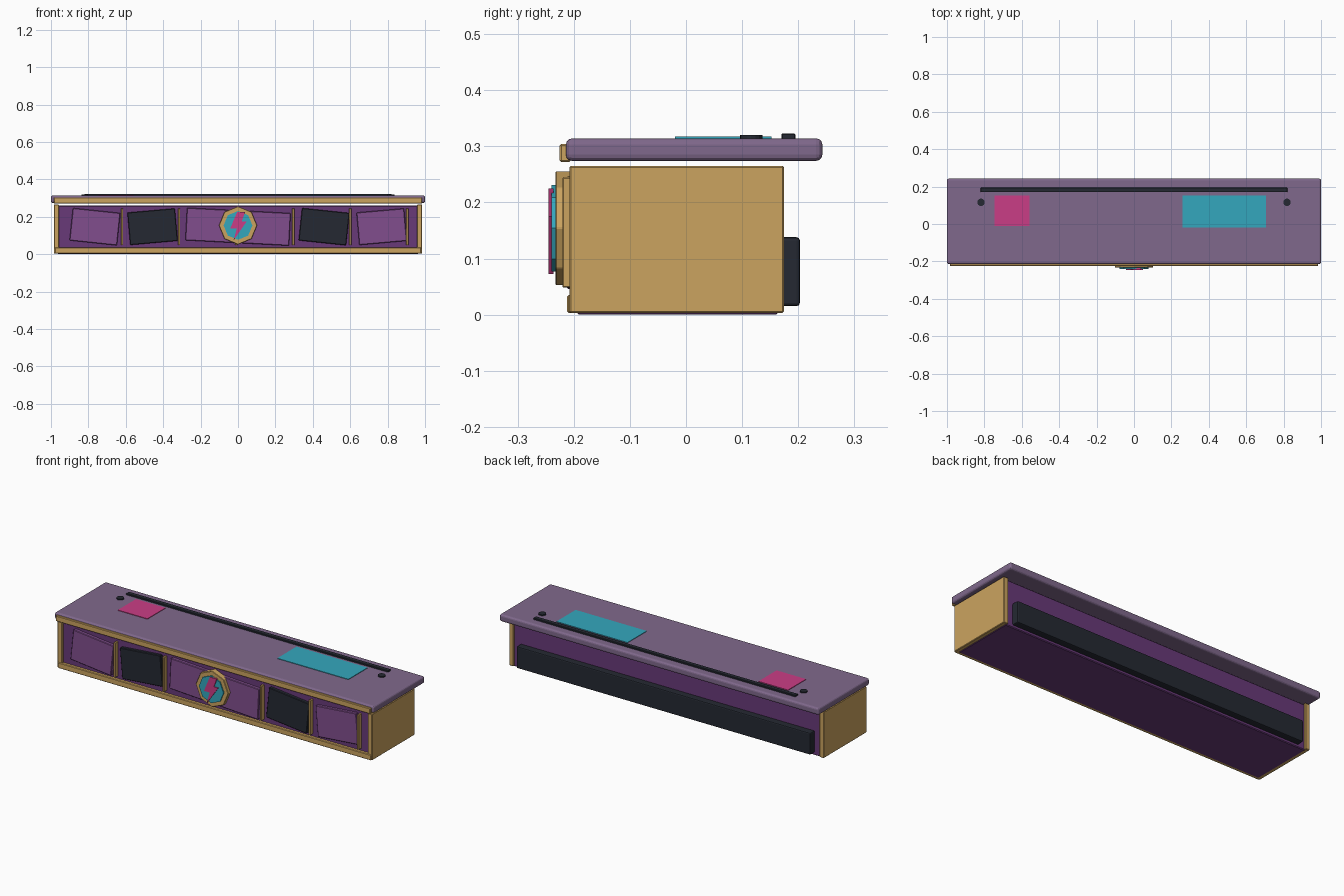
import bpy, bmesh, math

if "Cube" in bpy.data.objects:
    bpy.data.objects.remove(bpy.data.objects["Cube"])

def mat(name, r, g, b):
    m = bpy.data.materials.new(name)
    m.diffuse_color = (r, g, b, 1)
    m.use_nodes = True
    m.node_tree.nodes["Principled BSDF"].inputs["Base Color"].default_value = m.diffuse_color
    return m

GOLD = mat("gold", .60, .37, .115)
PURPLE = mat("purple", .14, .042, .19)
PANEL = mat("panel_purple", .22, .076, .27)
DARK = mat("dark", .018, .022, .032)
LID = mat("lid_mauve", .216, .141, .263)
TEAL = mat("teal", .034, .39, .51)
PINK = mat("pink", .59, .048, .24)

def finish(name, bm, material, bevel=0, segs=1):
    bmesh.ops.recalc_face_normals(bm, faces=bm.faces)
    me = bpy.data.meshes.new(name)
    bm.to_mesh(me)
    bm.free()
    me.materials.append(material)
    ob = bpy.data.objects.new(name, me)
    bpy.context.collection.objects.link(ob)
    if bevel:
        mod = ob.modifiers.new("bevel", 'BEVEL')
        mod.width, mod.segments = bevel, segs
    return ob

def box(name, x, y, z, material, bevel=0, segs=1, tilt=0):
    """Box from (min, max) ranges, optionally tilted about y through its centre."""
    bm = bmesh.new()
    bmesh.ops.create_cube(bm, size=1)
    for v in bm.verts:
        v.co = [v.co[i] * (r[1] - r[0]) for i, r in enumerate((x, y, z))]
    ob = finish(name, bm, material, bevel, segs)
    ob.location = [(r[0] + r[1]) / 2 for r in (x, y, z)]
    ob.rotation_euler.y = math.radians(tilt)
    return ob

def plate(name, pts, y0, y1, material, bevel=0):
    """Outline in x, z extruded along y."""
    bm = bmesh.new()
    f = bm.faces.new([bm.verts.new((px, y0, pz)) for px, pz in pts])
    ext = bmesh.ops.extrude_face_region(bm, geom=[f])["geom"]
    for v in ext:
        if isinstance(v, bmesh.types.BMVert):
            v.co.y = y1
    return finish(name, bm, material, bevel)

def octagon(r, cz):
    return [(r * math.sin(i * math.pi / 4), cz + r * math.cos(i * math.pi / 4)) for i in range(8)]

# body, end panels and trims
box("body", (-.965, .965), (-.195, .165), (0, .26), PURPLE, .004)
for side, s in (("left", -1), ("right", 1)):
    box(side + "_end_panel", sorted((s * .957, s * .985)), (-.208, .175), (.003, .265), GOLD, .003)
box("bottom_trim", (-.98, .98), (-.212, -.19), (.003, .035), GOLD, .003)
box("back_rail", (-.92, .92), (.16, .203), (.015, .138), DARK, .006, 2)

# lid with its front trim
box("lid", (-1, 1), (-.214, .243), (.274, .314), LID, .011, 3)
box("lid_trim", (-.985, .985), (-.225, -.205), (.272, .304), GOLD, .003)

# lid details
box("teal_sheet", (.26, .705), (-.02, .152), (.312, .317), TEAL)
box("pink_sheet", (-.745, -.56), (-.01, .152), (.312, .317), PINK)
box("top_bar", (-.82, .82), (.17, .195), (.31, .323), DARK, .002)
for side, s in (("left", -1), ("right", 1)):
    bm = bmesh.new()
    bmesh.ops.create_cone(bm, cap_ends=True, segments=16, radius1=.02, radius2=.02, depth=.01)
    ob = finish(side + "_knob", bm, DARK)
    ob.location = (s * .818, .116, .315)

# tilted front panels
panels = [(-.765, .255, 6, PANEL), (-.457, .255, -5, DARK), (0, .555, 3, PANEL),
          (.46, .255, 6, DARK), (.768, .255, -5, PANEL)]
for i, (cx, w, tilt, m) in enumerate(panels):
    box(f"front_panel_{i + 1}", (cx - w / 2, cx + w / 2), (-.213, -.19),
        (.06, .234), m, .003, 1, tilt)

# thin vertical dividers
for i in range(6):
    cx = -.62 + .305 * i
    box(f"divider_{i + 1}", (cx - .006, cx + .006), (-.22, -.19), (.048, .245), GOLD, .002)

# octagonal medallion with bolt
plate("medallion_rim", octagon(.102, .154), -.233, -.2, GOLD, .002)
plate("medallion_face", octagon(.077, .154), -.240, -.23, TEAL)
bolt = [(-.005, .225), (.038, .225), (.02, .176), (.047, .176),
        (-.025, .072), (-.006, .137), (-.042, .137)]
plate("medallion_bolt", bolt, -.245, -.236, PINK)
